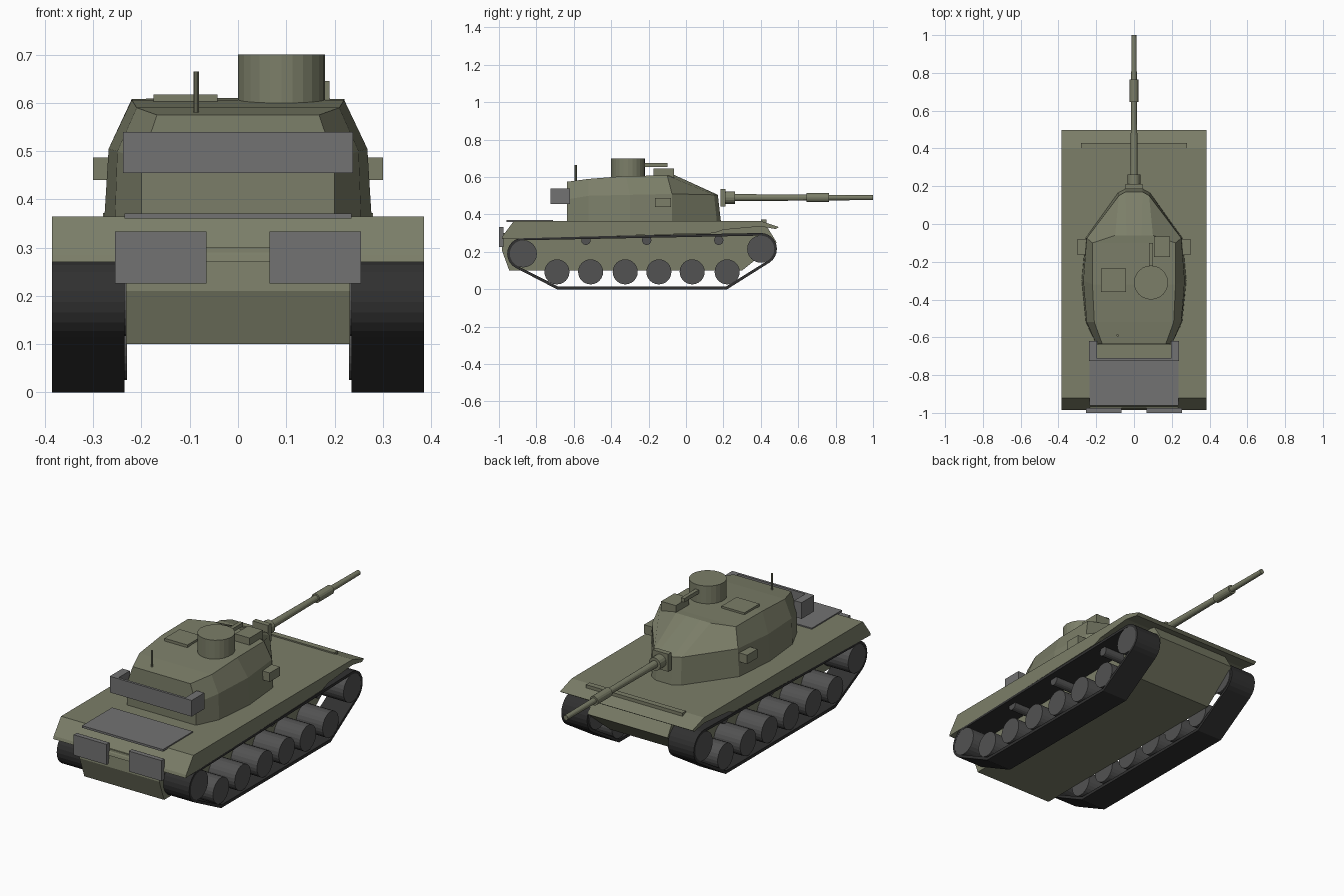
import bpy, bmesh, math
from mathutils import Matrix

if "Cube" in bpy.data.objects:
    bpy.data.objects.remove(bpy.data.objects["Cube"])


def material(name, rgb):
    m = bpy.data.materials.new(name)
    m.diffuse_color = (*rgb, 1)
    m.use_nodes = True
    m.node_tree.nodes["Principled BSDF"].inputs["Base Color"].default_value = m.diffuse_color
    return m


OLIVE = material("olive_paint", (0.20, 0.21, 0.14))
GREY = material("grey_metal", (0.17, 0.17, 0.17))
WHEEL = material("wheel_grey", (0.085, 0.085, 0.085))
TRACK = material("track_dark", (0.03, 0.03, 0.03))


def finish(name, bm, mat):
    bmesh.ops.recalc_face_normals(bm, faces=bm.faces)
    me = bpy.data.meshes.new(name)
    bm.to_mesh(me)
    bm.free()
    me.materials.append(mat)
    ob = bpy.data.objects.new(name, me)
    bpy.context.collection.objects.link(ob)
    return ob


def box(name, x, y, z, mat=OLIVE):
    bm = bmesh.new()
    size = [b - a for a, b in (x, y, z)]
    mid = [(a + b) / 2 for a, b in (x, y, z)]
    bmesh.ops.create_cube(bm, size=1, matrix=Matrix.Translation(mid) @ Matrix.Diagonal((*size, 1)))
    return finish(name, bm, mat)


def cylinder(name, centre, r, length, axis="z", mat=OLIVE, sides=24, r2=None):
    bm = bmesh.new()
    rot = {"z": Matrix(), "x": Matrix.Rotation(math.pi / 2, 4, "Y"),
           "y": Matrix.Rotation(-math.pi / 2, 4, "X")}[axis]
    bmesh.ops.create_cone(bm, cap_ends=True, segments=sides, radius1=r, radius2=r2 or r,
                          depth=length, matrix=Matrix.Translation(centre) @ rot)
    return finish(name, bm, mat)


def bridge(bm, a, b):
    for i in range(len(a)):
        j = (i + 1) % len(a)
        bm.faces.new((a[i], a[j], b[j], b[i]))


def prism(name, profile, x, mat=OLIVE):
    """Extrude a y-z profile along x."""
    bm = bmesh.new()
    a, b = [[bm.verts.new((xx, y, z)) for y, z in profile] for xx in x]
    bridge(bm, a, b)
    bm.faces.new(a)
    bm.faces.new(b)
    return finish(name, bm, mat)


# Hull tub and the wide deck above the tracks
prism("lower_hull", [(-0.975, 0.30), (-0.985, 0.21), (-0.945, 0.10), (0.30, 0.10),
                     (0.485, 0.25), (0.43, 0.34)], (-0.232, 0.232))
prism("upper_deck", [(-0.985, 0.27), (-0.98, 0.285), (-0.92, 0.365), (0.40, 0.365),
                     (0.497, 0.333), (0.48, 0.322), (0.40, 0.336), (0.20, 0.318),
                     (0.15, 0.30), (-0.90, 0.272)], (-0.385, 0.385))
box("front_splash_bar", (-0.28, 0.28), (0.40, 0.43), (0.35, 0.372))
box("engine_cover", (-0.235, 0.235), (-0.96, -0.71), (0.36, 0.371), GREY)

# Tracks, wheels and rear panels on both sides
FRONT, REAR = (0.40, 0.215), (-0.87, 0.19)


def track_loop(r, z, inset):
    pts = [(0.22 - inset, z)]
    for (cy, cz), a0, a1 in ((FRONT, -58, 91), (REAR, 91, 242)):
        for i in range(11):
            a = math.radians(a0 + (a1 - a0) * i / 10)
            pts.append((cy + r * math.cos(a), cz + r * math.sin(a)))
    return pts + [(-0.69 + inset, z)]


for side, s in (("left", -1), ("right", 1)):
    bm = bmesh.new()
    loops = [[bm.verts.new((s * x, y, z)) for y, z in track_loop(*spec)]
             for x, spec in ((0.235, (0.086, 0, 0)), (0.385, (0.086, 0, 0)),
                             (0.385, (0.072, 0.016, 0.004)), (0.235, (0.072, 0.016, 0.004)))]
    for i in range(4):
        bridge(bm, loops[i], loops[(i + 1) % 4])
    finish(f"{side}_track", bm, TRACK)
    for i, y in enumerate((-0.69, -0.51, -0.325, -0.145, 0.033, 0.22)):
        cylinder(f"{side}_road_wheel_{i}", (s * 0.307, y, 0.093), 0.067, 0.155, "x", WHEEL)
    for i, y in enumerate((-0.535, -0.21, 0.175)):
        cylinder(f"{side}_return_roller_{i}", (s * 0.29, y, 0.262), 0.025, 0.12, "x", WHEEL, 16)
    for n, (y, z) in (("drive", REAR), ("idler", FRONT)):
        cylinder(f"{side}_{n}_wheel", (s * 0.307, y, z), 0.073, 0.155, "x", WHEEL)
    box(f"{side}_rear_panel", sorted((s * 0.065, s * 0.255)), (-1.0, -0.975), (0.226, 0.333), GREY)
    box(f"{side}_sight_box", sorted((s * 0.22, s * 0.30)), (-0.165, -0.08), (0.44, 0.487))
    box(f"{side}_rack_arm", sorted((s * 0.195, s * 0.238)), (-0.72, -0.62), (0.455, 0.54), GREY)
box("rack_back", (-0.238, 0.238), (-0.725, -0.712), (0.455, 0.54), GREY)

# Turret: three stacked rings, each mirrored from its right half
base = [(0.045, 0.187, 0.36), (0.085, 0.165, 0.36), (0.257, -0.075, 0.36),
        (0.277, -0.30, 0.36), (0.255, -0.52, 0.36), (0.20, -0.635, 0.36)]
middle = [(0.045, 0.170, 0.505), (0.08, 0.150, 0.505), (0.25, -0.075, 0.51),
          (0.268, -0.30, 0.505), (0.25, -0.52, 0.50), (0.20, -0.637, 0.48)]
roof = [(0.04, -0.06, 0.61), (0.10, -0.06, 0.61), (0.22, -0.10, 0.608),
        (0.22, -0.32, 0.606), (0.21, -0.52, 0.59), (0.168, -0.635, 0.575)]
bm = bmesh.new()
rings = [[bm.verts.new(p) for p in ring] + [bm.verts.new((-x, y, z)) for x, y, z in ring[::-1]]
         for ring in (base, middle, roof)]
bridge(bm, rings[0], rings[1])
bridge(bm, rings[1], rings[2])
bm.faces.new(rings[0])
for i in range(5):
    bm.faces.new((rings[2][i], rings[2][i + 1], rings[2][10 - i], rings[2][11 - i]))
finish("turret", bm, OLIVE)

# Roof fittings
cylinder("cupola", (0.09, -0.31, 0.65), 0.09, 0.10)
box("cupola_gun", (0.08, 0.10), (-0.23, -0.10), (0.655, 0.675))
box("roof_sight", (0.105, 0.19), (-0.175, -0.065), (0.59, 0.645))
box("roof_hatch", (-0.175, -0.042), (-0.36, -0.235), (0.585, 0.617))
cylinder("antenna", (-0.087, -0.59, 0.62), 0.006, 0.09, sides=10)

# Main gun
box("mantlet", (-0.045, 0.045), (0.185, 0.212), (0.443, 0.535))
cylinder("gun_collar", (0, 0.236, 0.49), 0.034, 0.05, "y", sides=16)
cylinder("gun_barrel", (0, 0.63, 0.49), 0.019, 0.74, "y", sides=16, r2=0.013)
cylinder("bore_evacuator", (0, 0.705, 0.49), 0.024, 0.12, "y", sides=16)
